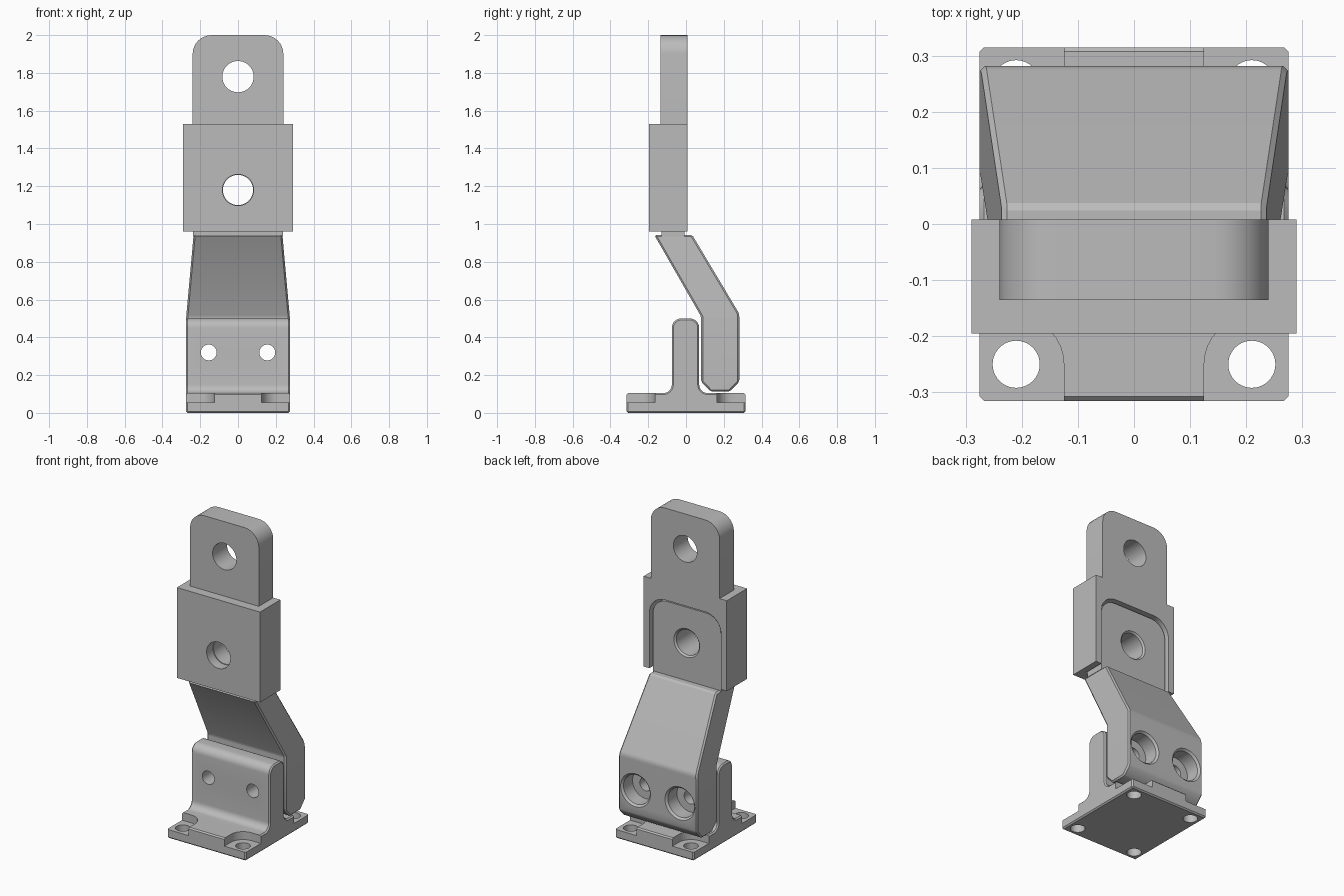
import bpy, bmesh, math
from mathutils import Vector

cube = bpy.data.objects.get("Cube")
if cube:
    bpy.data.objects.remove(cube)

GREY = (0.5, 0.5, 0.5, 1)
metal = bpy.data.materials.new("plain grey metal")
metal.use_nodes = True
metal.diffuse_color = GREY
metal.node_tree.nodes["Principled BSDF"].inputs["Base Color"].default_value = GREY


def rounded(corners, steps=8):
    """Turn (u, v, radius) corners into a filleted outline."""
    out = []
    for i, (u, v, r) in enumerate(corners):
        p = Vector((u, v))
        if not r:
            out.append(p)
            continue
        d1 = (Vector(corners[i - 1][:2]) - p).normalized()
        d2 = (Vector(corners[(i + 1) % len(corners)][:2]) - p).normalized()
        half = d1.angle(d2) / 2
        centre = p + (d1 + d2).normalized() * r / math.sin(half)
        a = p + d1 * r / math.tan(half) - centre
        b = p + d2 * r / math.tan(half) - centre
        sweep = math.pi - 2 * half
        for k in range(steps + 1):
            t = k / steps
            out.append(centre + (a * math.sin((1 - t) * sweep) + b * math.sin(t * sweep)) / math.sin(sweep))
    return out


def make(name, bm):
    bmesh.ops.recalc_face_normals(bm, faces=bm.faces[:])
    mesh = bpy.data.meshes.new(name)
    bm.to_mesh(mesh)
    bm.free()
    mesh.materials.append(metal)
    obj = bpy.data.objects.new(name, mesh)
    bpy.context.collection.objects.link(obj)
    return obj


PLACE = {"x": lambda u, v, w: (w, u, v),
         "y": lambda u, v, w: (u, w, v),
         "z": lambda u, v, w: (u, v, w)}


def prism(outline, axis, start, end):
    """Extrude an outline along an axis."""
    bm = bmesh.new()
    face = bm.faces.new([bm.verts.new(PLACE[axis](u, v, start)) for u, v in outline])
    new = bmesh.ops.extrude_face_region(bm, geom=[face])["geom"]
    shift = Vector(PLACE[axis](0, 0, end - start))
    bmesh.ops.translate(bm, vec=shift, verts=[g for g in new if isinstance(g, bmesh.types.BMVert)])
    bmesh.ops.recalc_face_normals(bm, faces=bm.faces[:])
    return bm


def chamfer(bm, width):
    sharp = [e for e in bm.edges if e.calc_face_angle(0) > math.radians(25)]
    bmesh.ops.bevel(bm, geom=sharp, offset=width, segments=1, affect='EDGES', clamp_overlap=True)
    return bm


def drill(axis, u, v, start, end, r1, r2=None):
    """Round or conical cutter running along an axis."""
    r2 = r2 or r1
    bm = bmesh.new()
    rings = []
    for w, r in ((start, r1), (end, r2)):
        rings.append([bm.verts.new(PLACE[axis](u + r * math.cos(k * math.tau / 40),
                                               v + r * math.sin(k * math.tau / 40), w)) for k in range(40)])
    bm.faces.new(rings[0])
    bm.faces.new(rings[1])
    for k in range(40):
        j = (k + 1) % 40
        bm.faces.new((rings[0][k], rings[0][j], rings[1][j], rings[1][k]))
    return bm


def combine(obj, bm, operation='DIFFERENCE'):
    tool = make("tool", bm)
    mod = obj.modifiers.new("cut", 'BOOLEAN')
    mod.object, mod.operation, mod.solver = tool, operation, 'EXACT'
    bpy.context.view_layer.update()
    result = bpy.data.meshes.new_from_object(obj.evaluated_get(bpy.context.evaluated_depsgraph_get()))
    obj.modifiers.clear()
    obj.data = result
    bpy.data.objects.remove(tool)


def box(x, y0, y1, z0, z1):
    return prism([(-x, z0), (x, z0), (x, z1), (-x, z1)], "y", y0, y1)


# Foot bracket: flat plate and upright as one filleted profile
W = 0.275
foot = make("foot_bracket", chamfer(prism(rounded([
    (-0.315, 0, 0), (0.315, 0, 0), (0.315, 0.105, 0), (0.07, 0.105, 0.045),
    (0.07, 0.5, 0.05), (-0.075, 0.5, 0.05), (-0.075, 0.105, 0.045), (-0.315, 0.105, 0)]),
    "x", -W, W), 0.008))
# Corner pockets with screw holes
for sx in (-1, 1):
    for sy in (-1, 1):
        pocket = [(0.125, 0.165, 0.085), (0.4, 0.165, 0), (0.4, 0.4, 0), (0.125, 0.4, 0)]
        combine(foot, prism(rounded([(sx * u, sy * v, r) for u, v, r in pocket]), "z", 0.055, 0.2))
        combine(foot, drill("z", sx * 0.21, sy * 0.25, -0.1, 0.2, 0.042))
    combine(foot, drill("y", sx * 0.155, 0.32, -0.2, 0.2, 0.042))

# Bent leg, narrowing towards the top
bm = prism(rounded([
    (-0.168, 0.942, 0), (0.033, 0.942, 0), (0.282, 0.525, 0.06), (0.282, 0.165, 0),
    (0.232, 0.113, 0), (0.13, 0.113, 0), (0.08, 0.165, 0), (0.08, 0.51, 0)], 6), "x", -W, W)
bmesh.ops.bisect_plane(bm, geom=bm.verts[:] + bm.edges[:] + bm.faces[:],
                       plane_co=(0, 0, 0.5), plane_no=(0, 0, 1))
for v in bm.verts:
    v.co.x *= 1 - 0.145 * max(0, (v.co.z - 0.5) / 0.442)
leg = make("bent_leg", chamfer(bm, 0.009))
# Stepped bolt holes
for sx in (-1, 1):
    x = sx * 0.155
    combine(leg, drill("y", x, 0.32, 0.0, 0.4, 0.042))
    combine(leg, drill("y", x, 0.32, 0.18, 0.4, 0.092))
    combine(leg, drill("y", x, 0.32, 0.27, 0.3, 0.092, 0.122))

# Tongue rising from the leg into the clamp block
tongue = make("leg_tongue", prism(rounded([
    (-0.237, 0.935, 0), (0.237, 0.935, 0), (0.237, 1.405, 0.1), (-0.237, 1.405, 0.1)]), "y", -0.13, -0.008))
combine(tongue, drill("y", 0, 1.18, -0.3, 0.2, 0.08))
combine(tongue, drill("y", 0, 1.18, -0.018, 0.002, 0.08, 0.1))

# Clamp block with a rear pocket, and the round-cornered lug above it
block = make("clamp_block", box(0.29, -0.195, 0.008, 0.96, 1.53))
combine(block, prism(rounded([
    (-0.24, 1.5, 0), (0.24, 1.5, 0), (0.24, 2, 0.1), (-0.24, 2, 0.1)]), "y", -0.135, 0.008), 'UNION')
combine(block, prism(rounded([
    (-0.25, 0.9, 0), (0.25, 0.9, 0), (0.25, 1.42, 0.11), (-0.25, 1.42, 0.11)]), "y", -0.132, 0.1))
for z in (1.18, 1.78):
    combine(block, drill("y", 0, z, -0.3, 0.2, 0.083))

# Smooth the curved walls and keep the edges crisp
for part in (foot, leg, tongue, block):
    bpy.ops.object.select_all(action='DESELECT')
    part.select_set(True)
    bpy.context.view_layer.objects.active = part
    bpy.ops.object.shade_smooth_by_angle(angle=math.radians(25))
